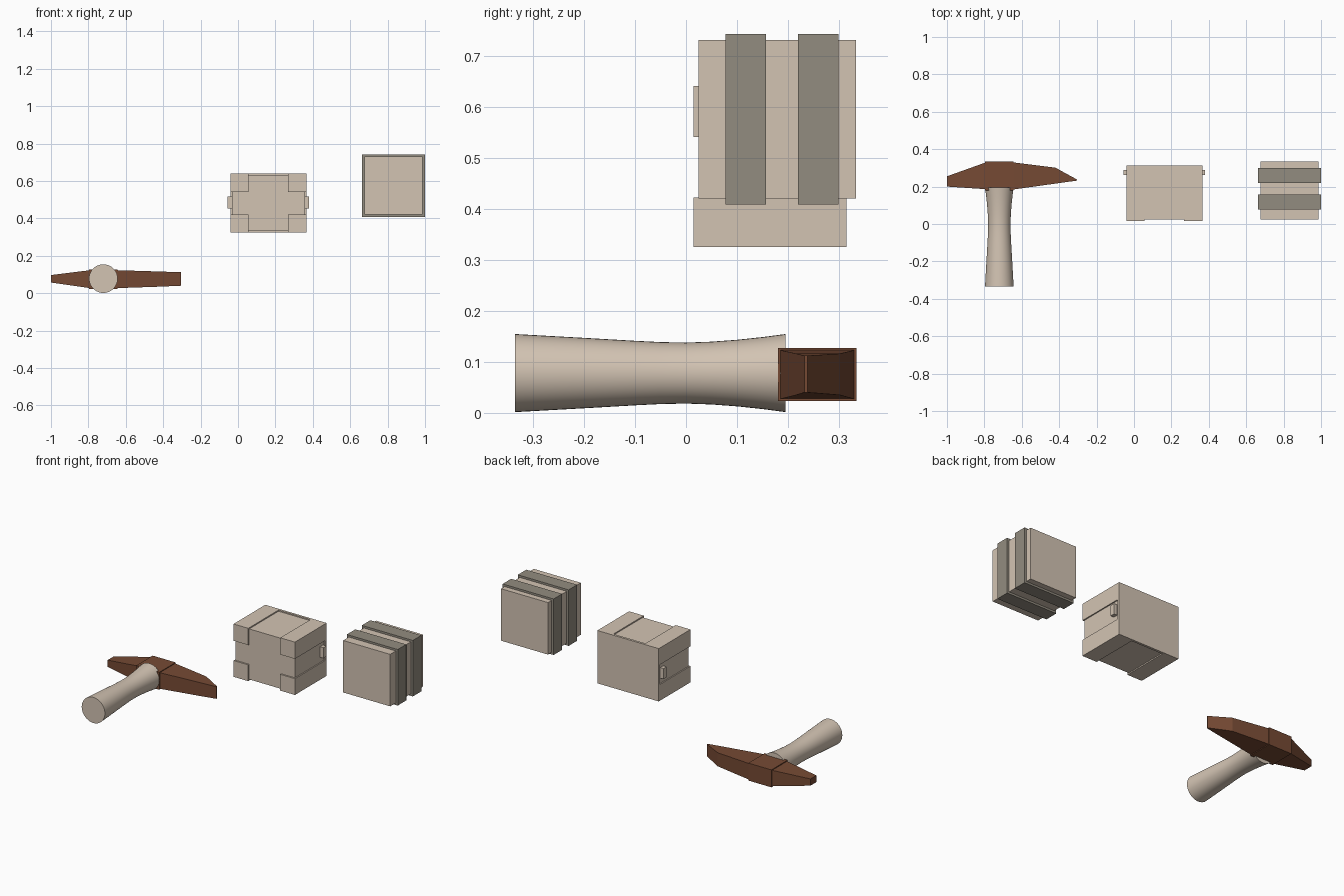
import bpy, bmesh, math

if "Cube" in bpy.data.objects:
    bpy.data.objects.remove(bpy.data.objects["Cube"])


def material(name, rgb):
    m = bpy.data.materials.new(name)
    m.diffuse_color = (*rgb, 1)
    m.use_nodes = True
    m.node_tree.nodes["Principled BSDF"].inputs["Base Color"].default_value = m.diffuse_color
    return m


TAN = material("pale_wood", (0.65, 0.55, 0.45))
GREY = material("band_grey", (0.29, 0.262, 0.215))
BROWN = material("rust_brown", (0.18, 0.068, 0.034))


def finish(name, bm, mat):
    bmesh.ops.recalc_face_normals(bm, faces=bm.faces)
    me = bpy.data.meshes.new(name)
    bm.to_mesh(me)
    bm.free()
    me.materials.append(mat)
    ob = bpy.data.objects.new(name, me)
    bpy.context.collection.objects.link(ob)
    return ob


def loft(name, rings, mat):
    """Skin a list of equal-length point rings and cap both ends."""
    bm = bmesh.new()
    loops = [[bm.verts.new(p) for p in ring] for ring in rings]
    n = len(loops[0])
    for a, b in zip(loops, loops[1:]):
        for i in range(n):
            j = (i + 1) % n
            bm.faces.new((a[i], a[j], b[j], b[i]))
    bm.faces.new(loops[0])
    bm.faces.new(loops[-1])
    return finish(name, bm, mat)


def rect(x, y0, y1, z0, z1):
    return [(x, y0, z0), (x, y1, z0), (x, y1, z1), (x, y0, z1)]


def box(name, x0, x1, y0, y1, z0, z1, mat):
    return loft(name, [rect(x0, y0, y1, z0, z1), rect(x1, y0, y1, z0, z1)], mat)


# Pick handle: waisted round grip along y
CX, CZ, N = -0.72, 0.078, 40
profile = [(-0.335, 0.0765), (-0.2, 0.069), (-0.1, 0.0632), (-0.05, 0.0607), (0, 0.0597),
           (0.05, 0.0615), (0.1, 0.0652), (0.15, 0.0705), (0.195, 0.0765)]
handle = loft("pick_handle", [
    [(CX + r * math.cos(2 * math.pi * i / N), y, CZ + r * math.sin(2 * math.pi * i / N))
     for i in range(N)] for y, r in profile], TAN)
bpy.context.view_layer.objects.active = handle
handle.select_set(True)
bpy.ops.object.shade_smooth_by_angle(angle=math.radians(35))
handle.select_set(False)

# Pick head: centre block with a blunt and a sharp arm
box("pick_head_block", -0.797, -0.645, 0.18, 0.334, 0.023, 0.127, BROWN)
loft("pick_blunt_arm", [rect(-1.0, 0.2, 0.255, 0.057, 0.097),
                        rect(-0.79, 0.186, 0.33, 0.027, 0.123)], BROWN)
loft("pick_sharp_arm", [rect(-0.65, 0.184, 0.33, 0.027, 0.123),
                        rect(-0.42, 0.216, 0.301, 0.035, 0.116),
                        rect(-0.305, 0.232, 0.238, 0.04, 0.112)], BROWN)

# Chest: body, back panel, four corner rails and side latches
X0, X1, Z0, Z1, S = -0.04, 0.365, 0.325, 0.64, 0.007
box("chest_body", X0 + S, X1 - S, 0.024, 0.31, Z0 + S, Z1 - S, TAN)
box("chest_back_panel", X0, X1, 0.3, 0.314, Z0, Z1, TAN)
for xn, xa, xb in (("left", X0, X0 + 0.097), ("right", X1 - 0.097, X1)):
    for zn, za, zb in (("lower", Z0, Z0 + 0.097), ("upper", Z1 - 0.1, Z1)):
        box(f"chest_rail_{zn}_{xn}", xa, xb, 0.015, 0.305, za, zb, TAN)
box("chest_latch_left", X0 - 0.015, X0 + 0.02, 0.262, 0.29, 0.453, 0.516, TAN)
box("chest_latch_right", X1 - 0.02, X1 + 0.015, 0.262, 0.29, 0.453, 0.516, TAN)

# Crate with two wraparound bands
BX, BZ = 0.832, 0.575
box("crate_body", BX - 0.155, BX + 0.155, 0.024, 0.333, BZ - 0.155, BZ + 0.155, TAN)
for name, y in (("front", 0.077), ("back", 0.219)):
    box(f"crate_band_{name}", BX - 0.168, BX + 0.168, y, y + 0.08, BZ - 0.167, BZ + 0.167, GREY)
